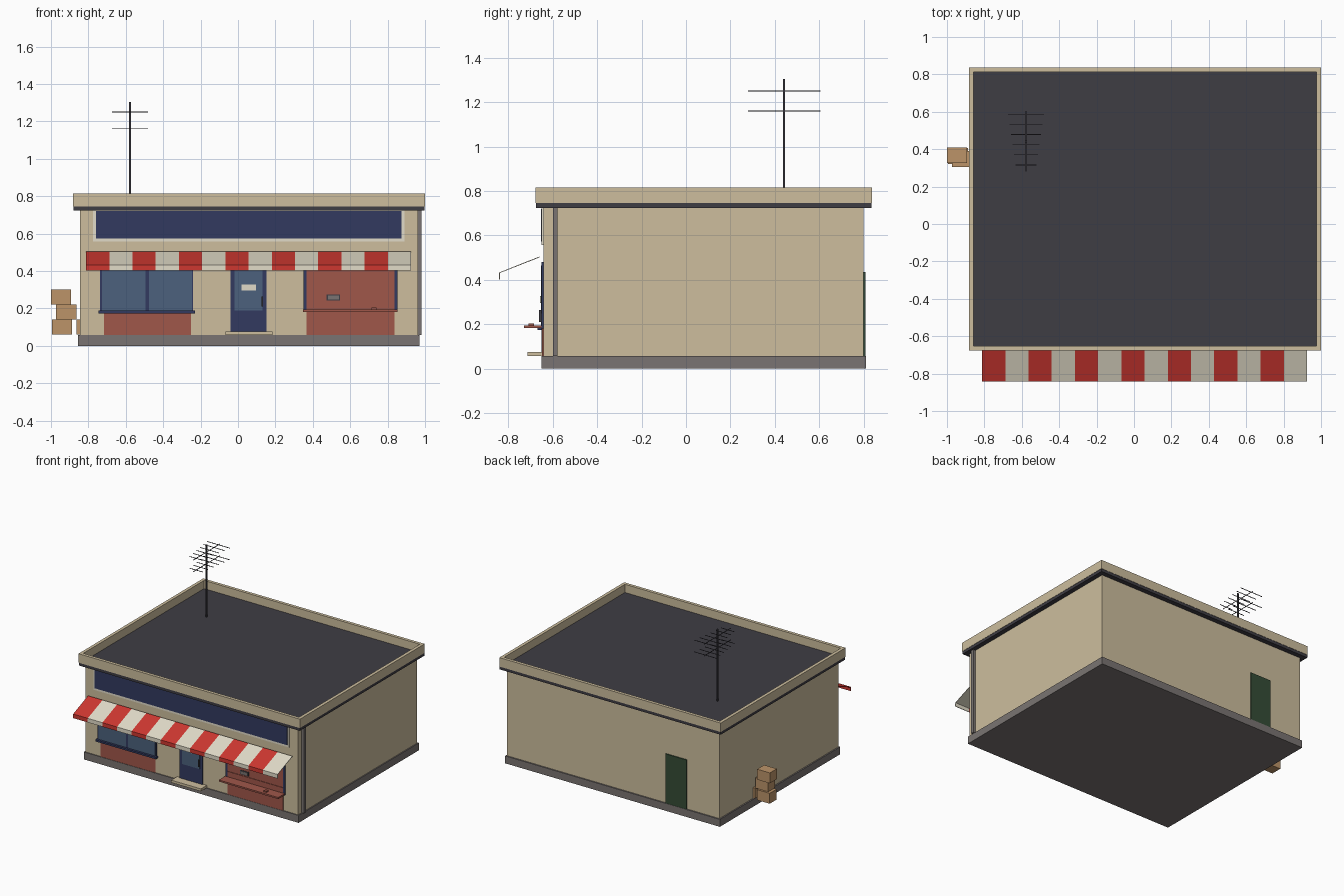
import bpy, bmesh

if "Cube" in bpy.data.objects:
    bpy.data.objects.remove(bpy.data.objects["Cube"], do_unlink=True)


def material(name, r, g, b):
    def lin(c):
        c /= 255
        return c / 12.92 if c < 0.04 else ((c + 0.055) / 1.055) ** 2.4
    col = (lin(r), lin(g), lin(b), 1)
    m = bpy.data.materials.new(name)
    m.use_nodes = True
    m.diffuse_color = col
    bsdf = m.node_tree.nodes["Principled BSDF"]
    bsdf.inputs["Base Color"].default_value = col
    bsdf.inputs["Roughness"].default_value = 0.9
    return m


plaster = material("sand plaster", 205, 190, 158)
dark = material("dark roofing", 63, 61, 68)
navy = material("navy paint", 50, 58, 96)
glass = material("blue glass", 76, 97, 125)
brick = material("brick red", 160, 87, 74)
stone = material("grey stone", 122, 116, 114)
card = material("cardboard", 188, 148, 105)
green = material("green door paint", 53, 76, 54)
red = material("awning red", 205, 55, 48)
cream = material("cream", 225, 219, 200)


def finish(name, bm, *mats):
    mesh = bpy.data.meshes.new(name)
    bm.to_mesh(mesh)
    bm.free()
    for m in mats:
        mesh.materials.append(m)
    ob = bpy.data.objects.new(name, mesh)
    bpy.context.collection.objects.link(ob)
    return ob


def box_mesh(x, y, z):
    bm = bmesh.new()
    bmesh.ops.create_cube(bm, size=1)
    for v in bm.verts:
        v.co = [r[0] if c < 0 else r[1] for c, r in zip(v.co, (x, y, z))]
    return bm


def box(name, x, y, z, mat):
    return finish(name, box_mesh(x, y, z), mat)


FRONT, BACK = -0.643, 0.80


def plate(name, x, z, mat, out):
    """Flat panel on the front wall, standing out by a small amount."""
    return box(name, x, (FRONT - out, FRONT + 0.01), z, mat)


# Building shell
box("plinth", (-0.855, 0.97), (-0.65, 0.81), (0, 0.057), stone)
box("walls", (-0.845, 0.962), (FRONT, BACK), (0.05, 0.74), plaster)
box("eaves_band", (-0.88, 0.998), (-0.675, 0.836), (0.724, 0.746), dark)

# Parapet: the top is inset and pushed down to form the flat roof
bm = box_mesh((-0.882, 1.0), (-0.677, 0.838), (0.746, 0.815))
top = max(bm.faces, key=lambda f: f.calc_center_median().z)
bmesh.ops.inset_region(bm, faces=[top], thickness=0.034)
inner = bmesh.ops.extrude_face_region(bm, geom=[top])["geom"]
bmesh.ops.delete(bm, geom=[top], context="FACES_ONLY")
for v in inner:
    if isinstance(v, bmesh.types.BMVert):
        v.co.z = 0.752
for f in inner:
    if isinstance(f, bmesh.types.BMFace):
        f.material_index = 1
bmesh.ops.recalc_face_normals(bm, faces=bm.faces)
finish("parapet_and_roof", bm, plaster, dark)

# Downpipe on the side wall
box("downpipe", (0.955, 0.982), (-0.60, -0.578), (0.057, 0.73), stone)

# Shop sign
plate("sign_frame", (-0.775, 0.89), (0.557, 0.724), cream, 0.007)
plate("sign_board", (-0.76, 0.875), (0.573, 0.72), navy, 0.011)

# Left window
plate("window_frame", (-0.738, -0.24), (0.18, 0.48), navy, 0.008)
for side, x in (("left", (-0.477, -0.247)), ("right", (-0.728, -0.495))):
    plate("window_glass_" + side, x, (0.19, 0.465), glass, 0.011)
plate("window_sill", (-0.745, -0.23), (0.174, 0.188), navy, 0.025)
plate("brick_under_window", (-0.717, -0.25), (0.057, 0.175), brick, 0.004)

# Entrance
plate("front_door", (-0.04, 0.152), (0.07, 0.48), navy, 0.008)
plate("front_door_glass", (-0.02, 0.132), (0.19, 0.46), glass, 0.011)
plate("door_notice", (0.02, 0.095), (0.296, 0.327), cream, 0.014)
plate("door_handle", (0.126, 0.134), (0.21, 0.265), dark, 0.02)
box("door_step", (-0.067, 0.185), (-0.715, FRONT), (0.057, 0.076), plaster)

# Serving hatch
plate("hatch_brickwork", (0.365, 0.838), (0.057, 0.48), brick, 0.005)
for side, x in (("right", 0.35), ("left", 0.838)):
    plate("hatch_post_" + side, (x, x + 0.016), (0.18, 0.48), navy, 0.009)
plate("hatch_rail", (0.365, 0.838), (0.19, 0.235), brick, 0.009)
plate("hatch_slot_rim", (0.474, 0.546), (0.243, 0.275), dark, 0.008)
plate("hatch_slot", (0.481, 0.539), (0.249, 0.269), stone, 0.011)
box("hatch_shelf", (0.348, 0.853), (-0.73, FRONT), (0.182, 0.194), brick)
box("shelf_item", (0.715, 0.74), (-0.71, -0.685), (0.194, 0.204), brick)

# Striped awning with a hanging valance
STRIPES, X0, X1 = 14, -0.812, 0.925
profile = [(-0.66, 0.503), (-0.84, 0.432), (-0.84, 0.402)]
bm = bmesh.new()
rows = [[bm.verts.new((X0 + (X1 - X0) * i / STRIPES, y, z)) for y, z in profile]
        for i in range(STRIPES + 1)]
for i in range(STRIPES):
    a, b = rows[i], rows[i + 1]
    for k in range(len(profile) - 1):
        bm.faces.new((a[k], a[k + 1], b[k + 1], b[k])).material_index = i % 2
bmesh.ops.recalc_face_normals(bm, faces=bm.faces)
awning = finish("awning", bm, red, cream)
solid = awning.modifiers.new("thickness", "SOLIDIFY")
solid.thickness = 0.004
solid.offset = 0

# Back door
box("back_door", (-0.57, -0.39), (BACK - 0.01, BACK + 0.008), (0.057, 0.436), green)

# Stack of cartons by the side wall
for name, x, y, z in (("lower", -0.995, 0.32, 0.06), ("middle", -0.972, 0.305, 0.14),
                      ("upper", -1.0, 0.325, 0.22), ("inner", -0.863, 0.31, 0.06)):
    box("carton_" + name, (x, x + 0.108), (y, y + 0.085), (z, z + 0.08), card)

# Roof aerial: mast, two booms and tapering cross rods
AX, AY, T = -0.577, 0.442, 0.0018
box("aerial_mast", (AX - 0.005, AX + 0.005), (AY - 0.005, AY + 0.005), (0.75, 1.305), dark)
for level, z in (("lower", 1.16), ("upper", 1.25)):
    box("aerial_boom_" + level, (AX - T, AX + T), (0.28, 0.605), (z - T, z + T), dark)
    for i in range(6):
        y, half = 0.315 + i * 0.0545, 0.056 + i * 0.008
        box(f"aerial_rod_{level}_{i}", (AX - half, AX + half), (y - T, y + T),
            (z - T, z + T), dark)
